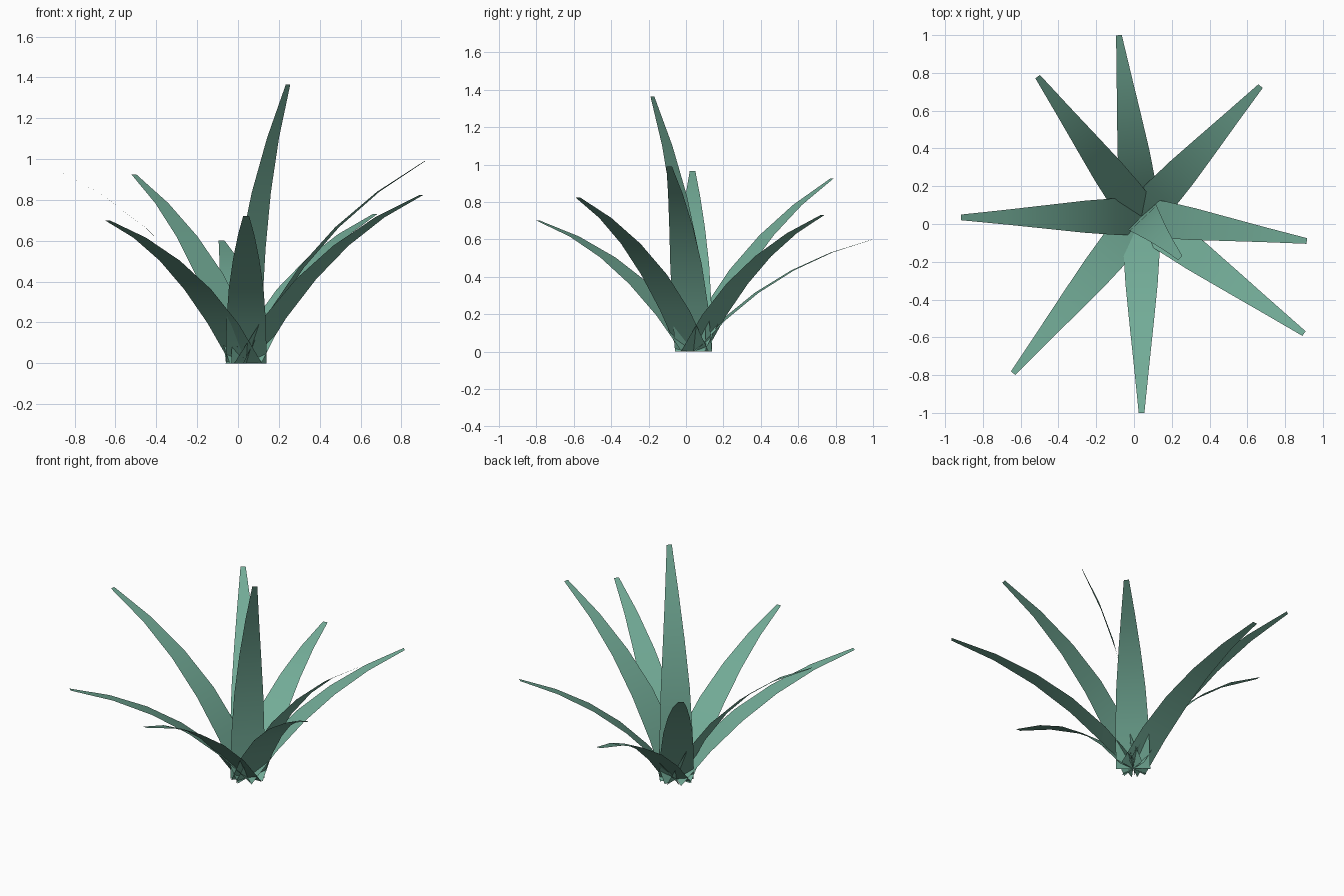
import bpy
import bmesh
from mathutils import Vector

cube = bpy.data.objects.get("Cube")
if cube:
    bpy.data.objects.remove(cube, do_unlink=True)

green = bpy.data.materials.new("leaf green")
green.use_nodes = True
colour = (0.17, 0.41, 0.31, 1)
green.diffuse_color = colour
bsdf = green.node_tree.nodes["Principled BSDF"]
bsdf.inputs["Base Color"].default_value = colour
bsdf.inputs["Roughness"].default_value = 0.8

BASE = Vector((0.04, 0.04, 0))
HALF_WIDTHS = (0.1, 0.097, 0.085, 0.064, 0.04, 0.015)
UP = Vector((0, 0, 1))


def make_leaf(name, tip, arch):
    """Flat blade that arches from the shared base to its tip and tapers."""
    span = Vector(tip) - BASE
    side = UP.cross(span).normalized()
    lift = span.cross(side).normalized()
    control = span / 2 + lift * arch * span.length
    bm = bmesh.new()
    previous = None
    for i, half in enumerate(HALF_WIDTHS):
        t = i / (len(HALF_WIDTHS) - 1)
        centre = BASE + 2 * t * (1 - t) * control + t * t * span
        row = [bm.verts.new(centre + side * half * s) for s in (-1, 1)]
        if previous:
            face = bm.faces.new((previous[0], row[0], row[1], previous[1]))
            face.smooth = True
        previous = row
    bm.normal_update()
    # Upper side of the blade faces up
    if sum(f.normal.z for f in bm.faces) < 0:
        bmesh.ops.reverse_faces(bm, faces=bm.faces[:])
    mesh = bpy.data.meshes.new(name)
    bm.to_mesh(mesh)
    bm.free()
    mesh.materials.append(green)
    leaf = bpy.data.objects.new(name, mesh)
    bpy.context.collection.objects.link(leaf)


# Tip position and amount of arch of every leaf in the rosette
LEAVES = {
    "back_leaf": ((-0.08, 1.0, 0.6), 0.16),
    "back_right_leaf": ((-0.51, 0.78, 0.925), 0.15),
    "back_left_leaf": ((0.67, 0.73, 0.73), 0.16),
    "left_leaf": ((0.915, -0.09, 0.99), 0.17),
    "front_left_leaf": ((0.9, -0.58, 0.825), 0.16),
    "front_leaf": ((0.04, -1.0, 0.72), 0.16),
    "front_right_leaf": ((-0.64, -0.79, 0.7), 0.16),
    "right_leaf": ((-0.915, 0.035, 0.965), 0.18),
    "upright_leaf": ((0.245, -0.18, 1.365), 0.11),
}
for name, (tip, arch) in LEAVES.items():
    make_leaf(name, tip, arch)
